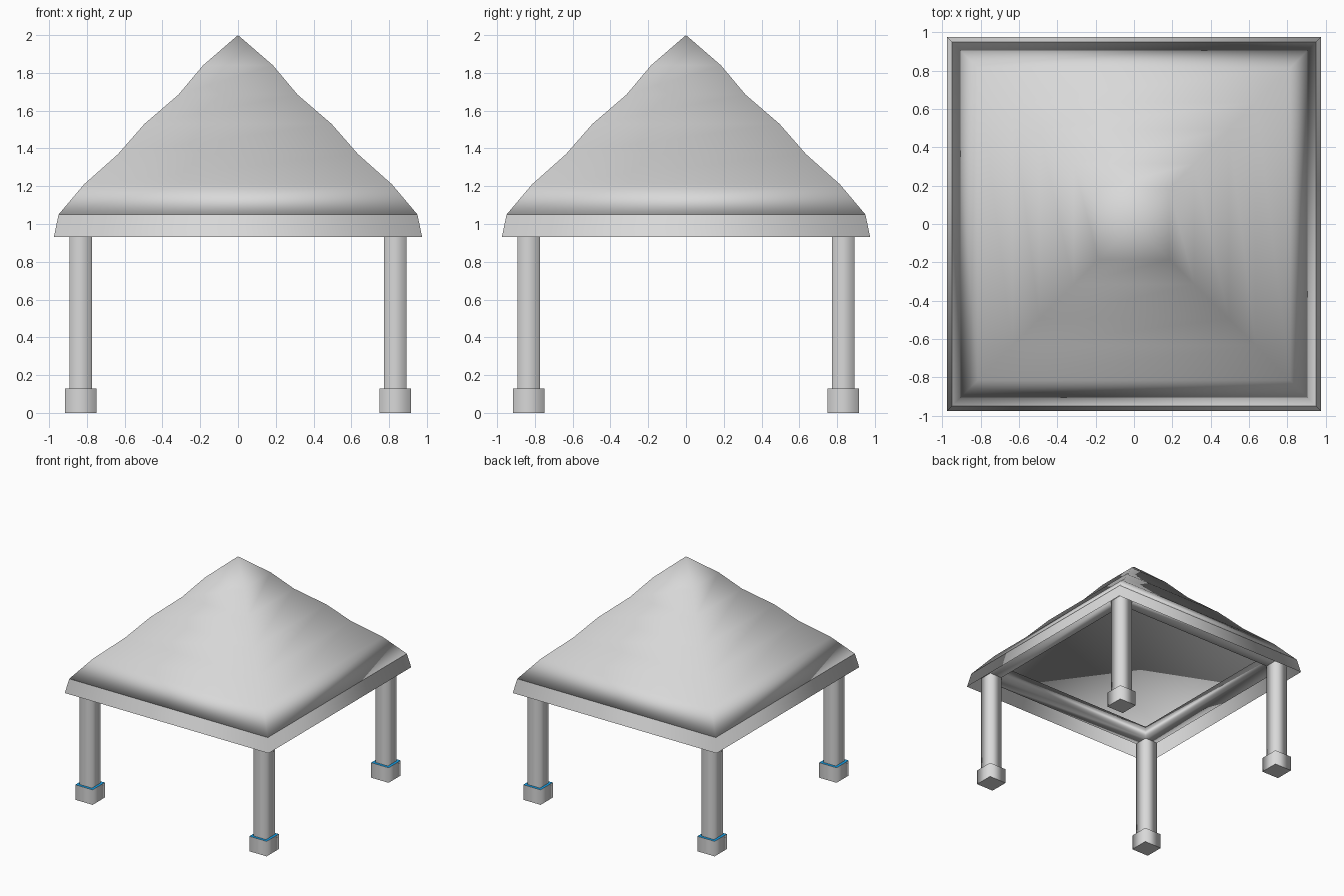
import bpy
import bmesh

cube = bpy.data.objects.get("Cube")
if cube:
    bpy.data.objects.remove(cube, do_unlink=True)


def make_material(name, color):
    mat = bpy.data.materials.new(name)
    mat.use_nodes = True
    mat.diffuse_color = color
    mat.node_tree.nodes["Principled BSDF"].inputs["Base Color"].default_value = color
    return mat


grey = make_material("light_grey", (0.69, 0.69, 0.69, 1))
blue = make_material("bright_blue", (0.01, 0.38, 0.85, 1))


def square_loft(name, profile, sharp_rings=False, center=(0, 0)):
    """Join square rings given as (half width, height); zero width makes a point."""
    bm = bmesh.new()
    rings = []
    for half, z in profile:
        corners = [(-1, -1), (1, -1), (1, 1), (-1, 1)] if half else [(0, 0)]
        rings.append([bm.verts.new((center[0] + sx * half, center[1] + sy * half, z))
                      for sx, sy in corners])
    for low, high in zip(rings, rings[1:]):
        for i in range(4):
            j = (i + 1) % 4
            if len(low) == 1:
                bm.faces.new((low[0], high[j], high[i]))
            elif len(high) == 1:
                bm.faces.new((low[i], low[j], high[0]))
            else:
                bm.faces.new((low[i], low[j], high[j], high[i]))
    # Profiles that return to their start close up into a ring
    bmesh.ops.remove_doubles(bm, verts=bm.verts, dist=0.0001)
    for face in bm.faces:
        face.smooth = True
    if sharp_rings:
        for edge in bm.edges:
            edge.smooth = abs(edge.verts[0].co.z - edge.verts[1].co.z) > 0.001
    mesh = bpy.data.meshes.new(name)
    bm.to_mesh(mesh)
    bm.free()
    mesh.materials.append(grey)
    obj = bpy.data.objects.new(name, mesh)
    bpy.context.collection.objects.link(obj)
    return obj


# Wavy tent roof over a shallower pyramid ceiling
square_loft("roof", [(0, 1.645), (0.95, 1.05), (0.815, 1.21), (0.635, 1.37), (0.495, 1.53),
                     (0.315, 1.685), (0.185, 1.84), (0, 2.0)])

# Thin flared skirt hanging from the eaves
square_loft("eaves_skirt", [(0.975, 0.93), (0.95, 1.05)])

# Square ring of beams resting on the posts, tucked up behind the skirt
square_loft("beam_ring", [(0.775, 1.11), (0.775, 1.0), (0.895, 1.0),
                          (0.895, 1.11), (0.775, 1.11)])

# Four posts on square footings, whose upper faces are blue
for side, sx in (("left", 1), ("right", -1)):
    for end, sy in (("front", -1), ("back", 1)):
        spot = (sx * 0.833, sy * 0.833)
        square_loft(f"{end}_{side}_post", [(0.06, 0.13), (0.06, 1.0)], center=spot)
        footing = square_loft(f"{end}_{side}_footing", [(0, 0), (0.083, 0), (0.083, 0.13), (0, 0.13)],
                              sharp_rings=True, center=spot)
        footing.data.materials.append(blue)
        for face in footing.data.polygons:
            if face.normal.z > 0.5:
                face.material_index = 1
